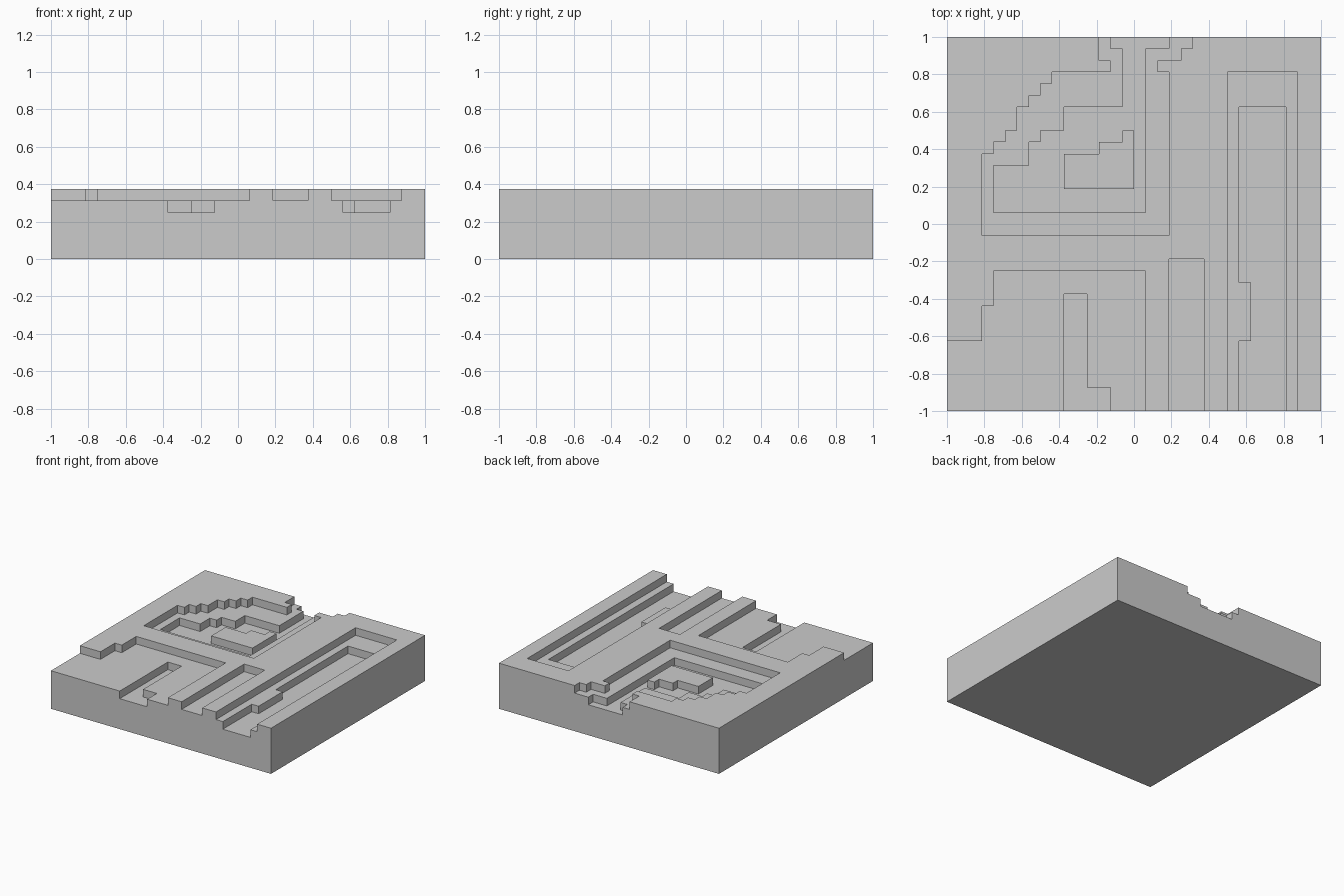
import bpy
import bmesh

if "Cube" in bpy.data.objects:
    bpy.data.objects.remove(bpy.data.objects["Cube"])

N, U = 16, 1 / 16          # half-width in cells, cell size
TOP = 6                    # plateau height in cells
height = {(x, y): TOP for x in range(-N, N) for y in range(-N, N)}


def paint(level, *rects):
    """Set the ground height inside rectangles (x0, y0, x1, y1), in cells."""
    for x0, y0, x1, y1 in rects:
        for x in range(x0, x1):
            for y in range(y0, y1):
                height[x, y] = level


# large stepped basin, open at the back
paint(5, (-13, -1, 3, 6), (-12, 6, 3, 7), (-11, 7, 3, 8), (-10, 8, 3, 10),
      (-9, 10, 3, 11), (-8, 11, 3, 12), (-7, 12, 3, 13),
      (-2, 13, 2, 14), (-3, 14, 4, 15), (-3, 15, 5, 16))
# deeper floor of the basin
paint(4, (-12, 1, 1, 5), (-9, 5, 1, 7), (-8, 7, 1, 8), (-6, 8, 1, 10),
      (-1, 10, 1, 15), (-2, 15, 3, 16))
# island in the basin
paint(5, (-6, 3, 0, 6), (-3, 6, 0, 7), (-1, 7, 0, 8))
# front left terrace and its channel
paint(5, (-16, -16, 1, -10), (-13, -10, 1, -7), (-12, -7, 1, -4))
paint(4, (-6, -16, -4, -6), (-4, -16, -2, -14))
# short trench
paint(5, (3, -16, 6, -3))
# long trench with deeper bed and a small ledge
paint(5, (8, -16, 14, 13))
paint(4, (9, -16, 13, 10))
paint(5, (9, -10, 10, -5))

# skin the height map: floors, underside and exposed walls
bm = bmesh.new()
verts = {}


def quad(*pts):
    for p in pts:
        if p not in verts:
            verts[p] = bm.verts.new([c * U for c in p])
    bm.faces.new([verts[p] for p in pts])


for (x, y), h in height.items():
    corners = [(x, y), (x + 1, y), (x + 1, y + 1), (x, y + 1)]
    quad(*[(a, b, h) for a, b in corners])
    quad(*[(a, b, 0) for a, b in reversed(corners)])
    for i, (dx, dy) in enumerate([(0, -1), (1, 0), (0, 1), (-1, 0)]):
        a, b = corners[i], corners[(i + 1) % 4]
        for z in range(height.get((x + dx, y + dy), 0), h):
            quad((*a, z), (*b, z), (*b, z + 1), (*a, z + 1))

mesh = bpy.data.meshes.new("terrain_block")
bm.to_mesh(mesh)
bm.free()
bpy.context.collection.objects.link(bpy.data.objects.new("terrain_block", mesh))
